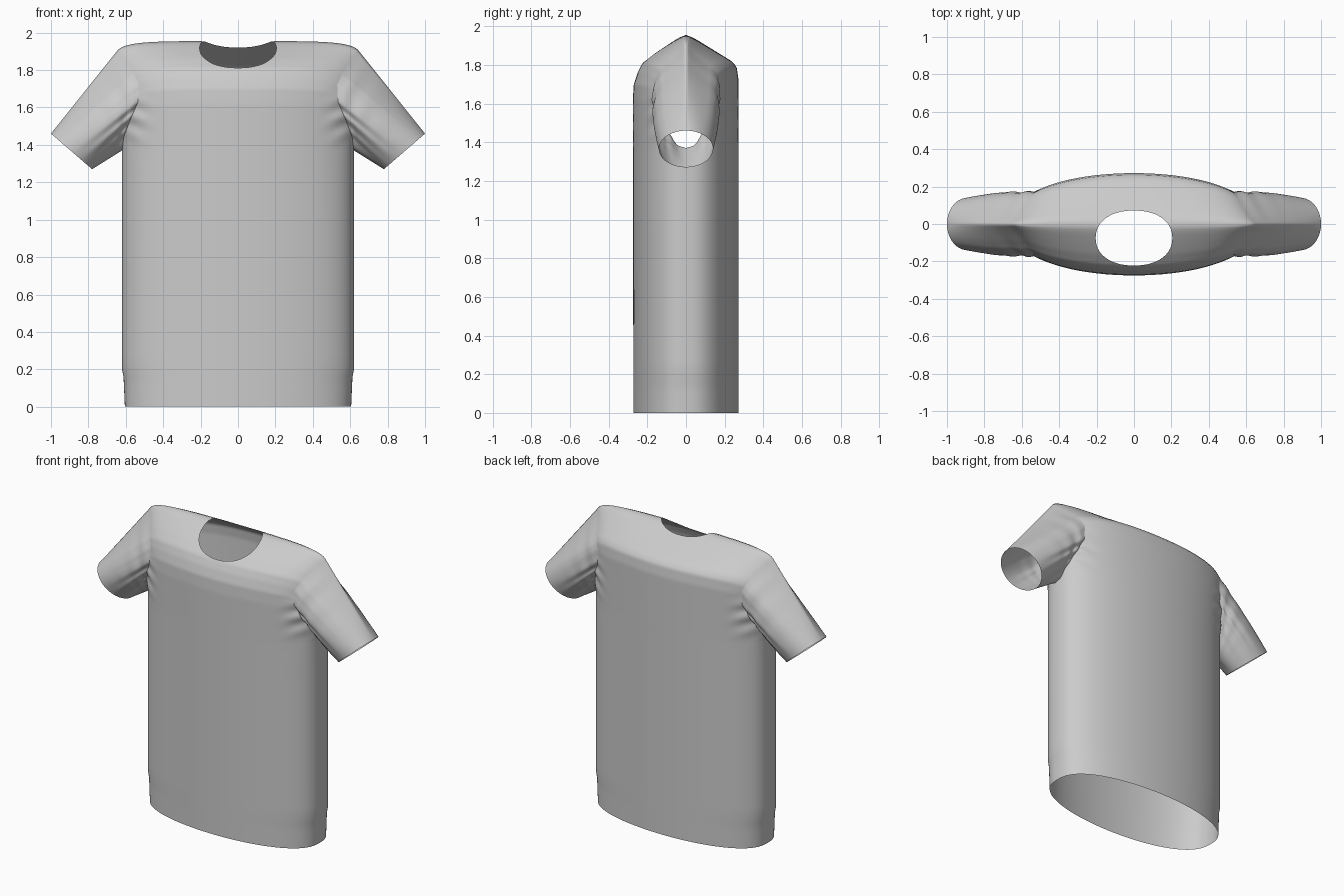
import bpy, bmesh, math
from mathutils import Vector
from mathutils.bvhtree import BVHTree

if "Cube" in bpy.data.objects:
    bpy.data.objects.remove(bpy.data.objects["Cube"])

TOP, ARMPIT = 1.955, 1.37
WIDTH = [(0, .605), (.16, .612), (.2, .62), (1.37, .62), (1.45, .61), (1.55, .575), (1.65, .535),
         (1.75, .53), (1.83, .565), (1.9, .61), (TOP, .64)]          # half width up to the armhole edge
FRONT = [(0, .272), (1.62, .275), (1.7, .27), (1.76, .25), (1.81, .225), (1.86, .165),
         (1.9, .105), (1.94, .04), (TOP, 0)]                        # chest depth
BACK = [(0, .272), (1.72, .272), (1.79, .262), (1.82, .235), (1.86, .17),
        (1.9, .105), (1.94, .04), (TOP, 0)]                         # back depth


def interp(table, z):
    for (a, p), (b, q) in zip(table, table[1:]):
        if z <= b:
            return p + (q - p) * (z - a) / (b - a)
    return table[-1][1]


def panel_point(zc, s, side):
    """Point on the front (side -1) or back (side 1) panel; s runs -1..1 across."""
    h = max(0, (zc - ARMPIT) / (TOP - ARMPIT))
    w = interp(WIDTH, zc)
    full = max(w, .62 + .04 * h) if zc > ARMPIT else w
    t = s * math.asin(min(1, w / full))
    x = full * math.sin(t)
    depth = interp(FRONT if side < 0 else BACK, zc)
    y = depth * max(0, math.cos(t)) ** .8
    # soft drag folds beside the armhole
    fall = math.exp(-((abs(x) - .56) / .07) ** 2 - ((zc - 1.56) / .13) ** 2)
    y += .007 * fall * math.sin(55 * (zc - .5 * abs(x)))
    return Vector((x, side * y, zc - .045 * h * abs(s) ** 4))


def grid_faces(bm, rows, closed=False):
    vs = [[bm.verts.new(p) for p in r] for r in rows]
    n = len(rows[0])
    for a, b in zip(vs, vs[1:]):
        for i in range(n if closed else n - 1):
            j = (i + 1) % n
            bm.faces.new((a[i], a[j], b[j], b[i]))


def finish(bm, name):
    bmesh.ops.remove_doubles(bm, verts=bm.verts, dist=.0005)
    bmesh.ops.recalc_face_normals(bm, faces=bm.faces)
    me = bpy.data.meshes.new(name)
    bm.to_mesh(me)
    bm.free()
    for p in me.polygons:
        p.use_smooth = True
    ob = bpy.data.objects.new(name, me)
    bpy.context.collection.objects.link(ob)
    return ob


# row heights: hem, plain body, dense shoulder area
upper = [ARMPIT + (TOP - ARMPIT) * i / 48 for i in range(49)]
heights = [0, .05, .1, .16, .2] + [.2 + 1.17 * i / 16 for i in range(1, 16)] + upper

# torso
bm = bmesh.new()
for side in (-1, 1):
    grid_faces(bm, [[panel_point(z, i / 36 - 1, side) for i in range(73)] for z in heights])
bmesh.ops.remove_doubles(bm, verts=bm.verts, dist=.0005)

# neck opening: drop the faces inside the outline, then fit the rim to it
NY, RX, RY = -.075, .205, .147


def neck(p):
    return (abs(p.x / RX) ** 2.2 + abs((p.y - NY) / RY) ** 2.2) ** (1 / 2.2)


bm.normal_update()
surface = BVHTree.FromBMesh(bm)
hole = [f for f in bm.faces if f.calc_center_median().z > 1.7 and neck(f.calc_center_median()) < 1]
bmesh.ops.delete(bm, geom=hole, context='FACES')
for v in bm.verts:
    if v.is_boundary and v.co.z > 1.7 and abs(v.co.x) < .3:
        k = neck(v.co)
        x, y = v.co.x / k, NY + (v.co.y - NY) / k
        hit = surface.ray_cast(Vector((x, y, 3)), Vector((0, 0, -1)))[0]
        if hit:
            v.co = hit
finish(bm, "torso")

# sleeves: loft from the armhole edge to the round cuff
CUFF, AXIS = Vector((.89, 0, 1.365)), Vector((.11, 0, .095))


def sleeve(name, mirror):
    n = len(upper) - 1
    start = [panel_point(z, 1, -1) for z in upper] + [panel_point(z, 1, 1) for z in upper[-2:0:-1]]
    end = []
    for i in range(2 * n):
        a = math.pi * i / n
        end.append(CUFF - AXIS * math.cos(a) + Vector((0, -.14 * math.sin(a), 0)))
    rows = []
    for k in range(25):
        t = k / 24
        row = []
        for i, (p, q) in enumerate(zip(start, end)):
            a = math.pi * i / n
            c = p.lerp(q, t)
            fold = .012 * math.sin(t * 24 + 2 * math.cos(a)) * math.exp(-5 * t) * min(1, t * 8)
            swell = .012 * math.sin(math.pi * t)
            c.y -= (fold + swell) * math.sin(a)
            c.x *= mirror
            row.append(c)
        rows.append(row)
    bm = bmesh.new()
    grid_faces(bm, rows, closed=True)
    finish(bm, name)


sleeve("sleeve_right", 1)
sleeve("sleeve_left", -1)
